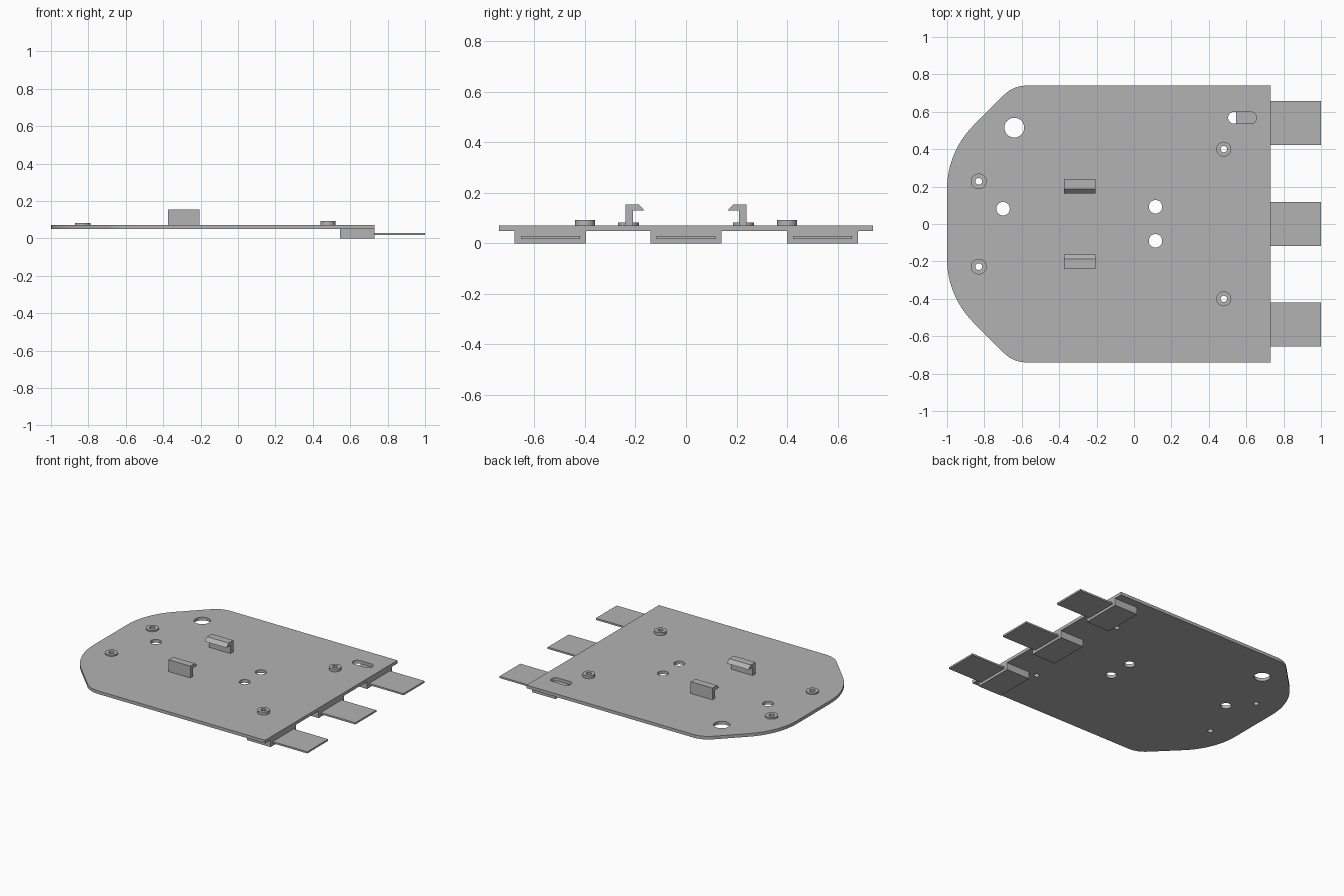
import bpy
import math

if "Cube" in bpy.data.objects:
    bpy.data.objects.remove(bpy.data.objects["Cube"], do_unlink=True)

grey = bpy.data.materials.new("plain grey")
grey.use_nodes = True
colour = (0.45, 0.45, 0.45, 1)
grey.diffuse_color = colour
grey.node_tree.nodes["Principled BSDF"].inputs["Base Color"].default_value = colour

PLATE_BOTTOM, PLATE_TOP = 0.05, 0.072


def arc(cx, cy, r, start, end, steps):
    """Points along an arc, angles in degrees."""
    angles = [math.radians(start + (end - start) * i / steps) for i in range(steps + 1)]
    return [(cx + r * math.cos(a), cy + r * math.sin(a)) for a in angles]


def circle(x, y, r):
    return arc(x, y, r, 0, 360, 32)[:-1]


def slab(name, loops, low, high):
    """Filled outline with holes, extruded from low to high along z."""
    curve = bpy.data.curves.new(name, "CURVE")
    curve.dimensions = "2D"
    curve.fill_mode = "BOTH"
    curve.extrude = (high - low) / 2
    for loop in loops:
        spline = curve.splines.new("POLY")
        spline.points.add(len(loop) - 1)
        for point, (x, y) in zip(spline.points, loop):
            point.co = (x, y, 0, 1)
        spline.use_cyclic_u = True
    curve.materials.append(grey)
    obj = bpy.data.objects.new(name, curve)
    obj.location.z = (low + high) / 2
    bpy.context.collection.objects.link(obj)
    bpy.ops.object.select_all(action="DESELECT")
    obj.select_set(True)
    bpy.context.view_layer.objects.active = obj
    bpy.ops.object.convert(target="MESH")
    obj = bpy.context.object
    bpy.ops.object.shade_smooth_by_angle(angle=math.radians(30))
    return obj


def box(name, x0, x1, y0, y1, z0, z1):
    return slab(name, [[(x0, y0), (x1, y0), (x1, y1), (x0, y1)]], z0, z1)


# Base plate: chamfered left end with blended corners
R, r = 0.48, 0.17
corner_y = 0.385                                  # chamfer meets the left edge
nose_y = corner_y - R * math.tan(math.pi / 8)
shoulder_x = -1 + (0.74 - corner_y) + r * math.tan(math.pi / 8)
half = [(0.73, 0.74)]
half += arc(shoulder_x, 0.74 - r, r, 90, 135, 8)
half += arc(-1 + R, nose_y, R, 135, 180, 12)
outline = half + [(x, -y) for x, y in reversed(half)]

# Holes and slot through the plate
bosses = [(-0.83, s * 0.228, 0.042, 0.018, 0.082) for s in (-1, 1)]
bosses += [(0.48, s * 0.40, 0.04, 0.017, 0.092) for s in (-1, 1)]
holes = [circle(-0.64, 0.515, 0.053), circle(-0.70, 0.082, 0.036),
         circle(0.115, 0.092, 0.036), circle(0.115, -0.09, 0.036)]
holes += [circle(x, y, hole) for x, y, _, hole, _ in bosses]
holes.append(arc(0.535, 0.568, 0.032, 90, 270, 12) + arc(0.623, 0.568, 0.032, -90, 90, 12))
slab("base_plate", [outline] + holes, PLATE_BOTTOM, PLATE_TOP)

# Raised ring bosses
for i, (x, y, radius, hole, top) in enumerate(bosses):
    slab(f"ring_boss_{i + 1}", [circle(x, y, radius), circle(x, y, hole)], PLATE_TOP, top)

# Connector blocks under the right edge, each with a flat tab
for label, y in (("front", -0.537), ("middle", 0), ("back", 0.54)):
    box(f"{label}_block", 0.545, 0.73, y - 0.141, y + 0.141, 0, PLATE_BOTTOM)
    box(f"{label}_tab", 0.73, 1, y - 0.117, y + 0.117, 0.018, 0.03)

# Pair of hooked clips facing each other
profile = [(0.24, PLATE_TOP), (0.24, 0.155), (0.188, 0.155),
           (0.164, 0.13), (0.21, 0.13), (0.21, PLATE_TOP)]
for label, side in (("front", -1), ("back", 1)):
    clip = slab(f"{label}_clip", [[(side * y, z) for y, z in profile]], -0.085, 0.085)
    clip.rotation_euler = (math.pi / 2, 0, math.pi / 2)
    clip.location = (-0.29, 0, 0)
